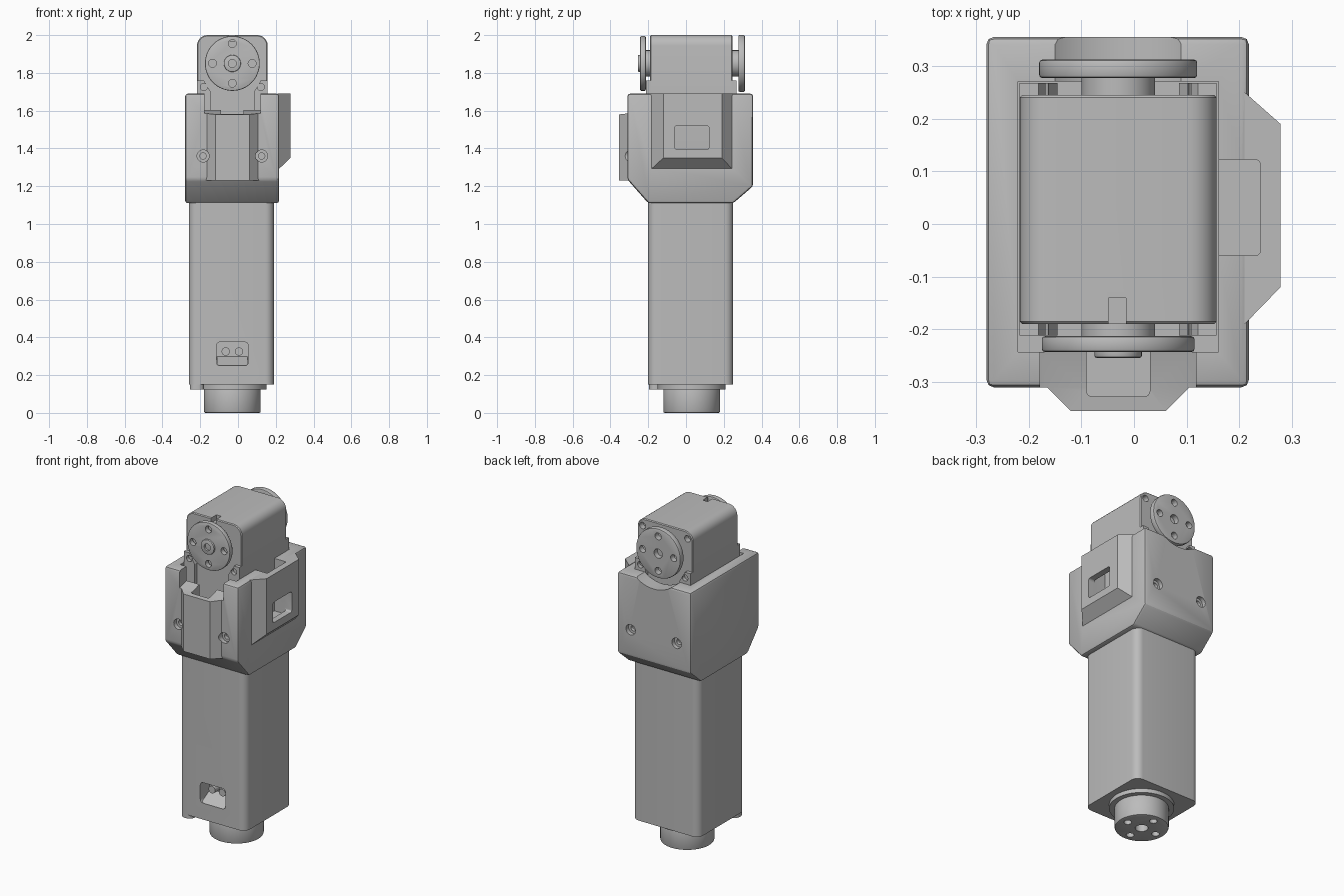
import bpy
import bmesh
from math import cos, sin, pi, radians
from mathutils import Vector

if "Cube" in bpy.data.objects:
    bpy.data.objects.remove(bpy.data.objects["Cube"], do_unlink=True)

grey = bpy.data.materials.new("plain grey")
grey.use_nodes = True
grey.diffuse_color = (0.5, 0.5, 0.5, 1)
grey.node_tree.nodes["Principled BSDF"].inputs["Base Color"].default_value = (0.5, 0.5, 0.5, 1)


# --- helpers -------------------------------------------------------------
def place(axis, u, v, w):
    return {"x": Vector((w, u, v)), "y": Vector((u, w, v)), "z": Vector((u, v, w))}[axis]


def loft(name, ring_a, ring_b, axis, a, b):
    """Solid between two matching outlines lying across an axis."""
    bm = bmesh.new()
    lo = [bm.verts.new(place(axis, u, v, a)) for u, v in ring_a]
    hi = [bm.verts.new(place(axis, u, v, b)) for u, v in ring_b]
    bm.faces.new(lo)
    bm.faces.new(hi)
    n = len(lo)
    for i in range(n):
        j = (i + 1) % n
        bm.faces.new((lo[i], lo[j], hi[j], hi[i]))
    bmesh.ops.recalc_face_normals(bm, faces=bm.faces)
    mesh = bpy.data.meshes.new(name)
    bm.to_mesh(mesh)
    bm.free()
    mesh.materials.append(grey)
    ob = bpy.data.objects.new(name, mesh)
    bpy.context.collection.objects.link(ob)
    return ob


def prism(name, ring, axis, a, b):
    return loft(name, ring, ring, axis, a, b)


def rect(u0, u1, v0, v1, r=0.0, steps=6):
    if not r:
        return [(u0, v0), (u1, v0), (u1, v1), (u0, v1)]
    pts = []
    corners = [(u1 - r, v1 - r), (u0 + r, v1 - r), (u0 + r, v0 + r), (u1 - r, v0 + r)]
    for k, (cu, cv) in enumerate(corners):
        for i in range(steps + 1):
            t = (k + i / steps) * pi / 2
            pts.append((cu + r * cos(t), cv + r * sin(t)))
    return pts


def disc(u, v, r, n=48):
    return [(u + r * cos(2 * pi * i / n), v + r * sin(2 * pi * i / n)) for i in range(n)]


def apply(ob, mod):
    bpy.ops.object.select_all(action="DESELECT")
    bpy.context.view_layer.objects.active = ob
    ob.select_set(True)
    bpy.ops.object.modifier_apply(modifier=mod.name)


def bevel(ob, width, segments=2):
    mod = ob.modifiers.new("bevel", "BEVEL")
    mod.width = width
    mod.segments = segments
    mod.limit_method = "ANGLE"
    mod.angle_limit = radians(40)
    apply(ob, mod)
    return ob


def combine(ob, tool, operation="DIFFERENCE"):
    mod = ob.modifiers.new("boolean", "BOOLEAN")
    mod.operation = operation
    mod.solver = "EXACT"
    mod.object = tool
    apply(ob, mod)
    bpy.data.objects.remove(tool, do_unlink=True)


def cut(ob, ring, axis, a, b):
    combine(ob, prism("cutter", ring, axis, a, b))


def cross_holes(ob, u, v, spread, r, axis, a, b):
    for du, dv in ((1, 0), (-1, 0), (0, 1), (0, -1)):
        cut(ob, disc(u + du * spread, v + dv * spread, r, 20), axis, a, b)


# --- handle shaft with a front window -------------------------------------
shaft = prism("shaft", rect(-0.26, 0.19, -0.2, 0.25, 0.045), "z", 0.15, 1.125)
cut(shaft, rect(-0.115, 0.055, 0.25, 0.375, 0.02), "y", -0.3, -0.11)
prism("window_ramp", [(-0.195, 0.25), (-0.105, 0.25), (-0.105, 0.3)], "x", -0.11, 0.05)
for i, x in enumerate((-0.065, 0.005)):
    prism(f"connector_pin_{i + 1}", disc(x, 0.325, 0.022, 20), "y", -0.16, -0.1)
prism("shaft_corner_lip", rect(-0.255, -0.18, -0.195, -0.12, 0.03), "z", 0.125, 0.16)

# --- round foot ------------------------------------------------------------
prism("foot_flange", disc(-0.03, 0.03, 0.18, 64), "z", 0.125, 0.16)
foot = bevel(prism("foot", disc(-0.03, 0.03, 0.15, 64), "z", 0, 0.14), 0.008)
cut(foot, disc(-0.03, 0.03, 0.036, 24), "z", -0.1, 0.04)
cross_holes(foot, -0.03, 0.03, 0.1, 0.022, "z", -0.1, 0.04)

# --- collar: flared box with side and front bulges --------------------------
collar = prism("collar", [(-0.2, 1.11), (0.25, 1.11), (0.355, 1.2), (0.355, 1.69),
                          (-0.31, 1.69), (-0.31, 1.235)], "x", -0.28, 0.218)
bevel(collar, 0.014)
side = loft("side_bulge", rect(-0.19, 0.25, 1.285, 1.69), rect(-0.12, 0.19, 1.35, 1.69),
            "x", 0.21, 0.278)
combine(collar, side, "UNION")
front = prism("front_bulge", [(-0.175, -0.3), (-0.12, -0.355), (0.06, -0.355), (0.115, -0.3)],
              "z", 1.23, 1.66)
combine(collar, front, "UNION")

# motor bay, pockets, window, front notch and rear scoop
cut(collar, rect(-0.22, 0.16, -0.243, 0.27), "z", 1.25, 1.8)
cut(collar, rect(0.1, 0.24, -0.06, 0.122, 0.01), "z", 1.37, 1.8)
cut(collar, rect(-0.06, 0.122, 1.395, 1.52, 0.012), "x", 0.2, 0.4)
cut(collar, rect(-0.09, 0.03, -0.327, -0.2, 0.01), "z", 1.4, 1.8)
cut(collar, [(-0.4, 1.575), (-0.31, 1.585), (-0.2, 1.615), (-0.2, 1.8), (-0.4, 1.8)],
    "x", -0.178, 0.118)
cut(collar, disc(-0.03, 1.85, 0.2, 64), "y", 0.2, 0.5)

# counterbored screw holes
for x in (-0.185, 0.125):
    for outer, face, deep in ((-0.45, -0.285, -0.265), (0.45, 0.33, 0.31)):
        cut(collar, disc(x, 1.36, 0.032, 28), "y", outer, face)
        cut(collar, disc(x, 1.36, 0.017, 20), "y", outer, deep)

# --- motor block ------------------------------------------------------------
motor = prism("motor_block", rect(-0.217, 0.157, 1.3, 2.0, 0.055), "y", -0.19, 0.245)
bevel(motor, 0.005, 1)
cut(motor, rect(-0.048, -0.015, -0.25, -0.14), "z", 1.97, 2.1)
for x in (-0.182, 0.122):
    cut(motor, disc(x, 1.955, 0.02, 20), "y", 0.21, 0.3)

# screw ears at the lower corners of the motor, front and back
for x0, x1, word in ((-0.217, -0.145, "right"), (0.085, 0.157, "left")):
    for y0, y1, end in ((-0.212, -0.185, "front"), (0.24, 0.268, "back")):
        ring = [(x0, 1.3), (x1, 1.3), (x1, 1.7), ((x0 + x1) / 2, 1.76), (x0, 1.76)]
        if word == "left":
            ring = [(x1, 1.3), (x0, 1.3), (x0, 1.7), ((x0 + x1) / 2, 1.76), (x1, 1.76)]
        ear = prism(f"{end}_{word}_ear", ring, "y", y0, y1)
        cut(ear, disc((x0 + x1) / 2, 1.725, 0.019, 20), "y", -0.5, 0.5)

# --- output discs on both ends of the motor ---------------------------------
prism("front_axle", disc(-0.03, 1.85, 0.07), "y", -0.22, -0.18)
prism("back_axle", disc(-0.03, 1.85, 0.07), "y", 0.23, 0.28)
front_disc = bevel(prism("front_disc", disc(-0.03, 1.85, 0.145, 64), "y", -0.243, -0.213), 0.006)
back_disc = bevel(prism("back_disc", disc(-0.03, 1.85, 0.15, 64), "y", 0.277, 0.312), 0.006)
for ob in (front_disc, back_disc):
    cross_holes(ob, -0.03, 1.85, 0.105, 0.021, "y", -0.5, 0.5)
cut(back_disc, disc(-0.03, 1.85, 0.028, 24), "y", 0.2, 0.5)
hub = bevel(prism("front_hub", disc(-0.03, 1.85, 0.045, 32), "y", -0.254, -0.23), 0.004)
cut(hub, disc(-0.03, 1.85, 0.021, 20), "y", -0.3, -0.238)

# --- smooth the rounded parts, keep edges crisp ------------------------------
bpy.ops.object.select_all(action="DESELECT")
for ob in bpy.context.scene.objects:
    if ob.type == "MESH":
        ob.select_set(True)
        bpy.context.view_layer.objects.active = ob
bpy.ops.object.shade_smooth_by_angle(angle=radians(25))
